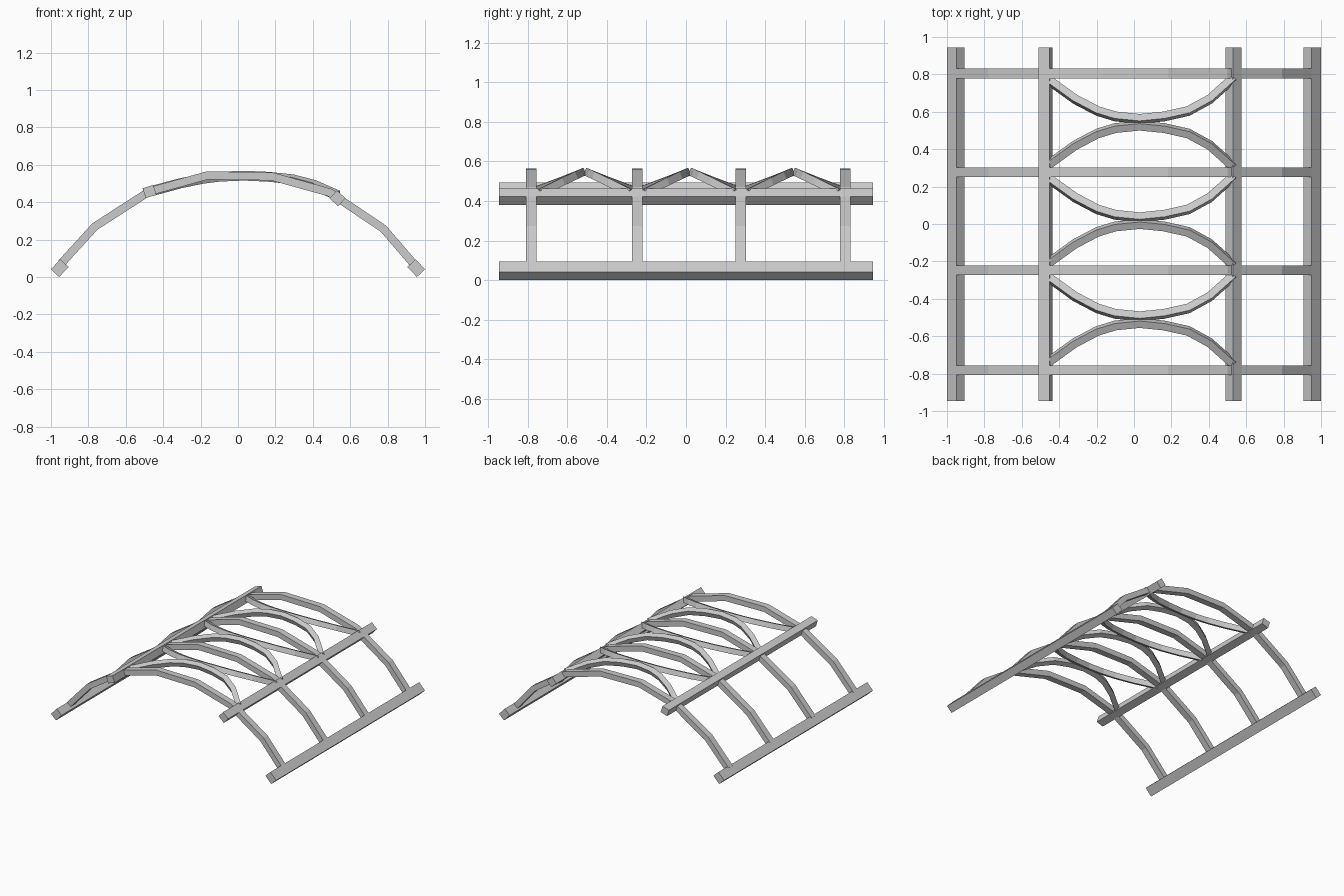
import bpy, bmesh, math
from mathutils import Vector

if "Cube" in bpy.data.objects:
    bpy.data.objects.remove(bpy.data.objects["Cube"])


def sweep(name, path, normal, width, height):
    """Mitred rectangular bar: width along the plane normal, height within the plane."""
    pts = [Vector(p) for p in path]
    n = Vector(normal).normalized()
    bm = bmesh.new()
    rings = []
    for i, p in enumerate(pts):
        t0 = (p - pts[i - 1]).normalized() if i else (pts[1] - p).normalized()
        t1 = (pts[i + 1] - p).normalized() if i < len(pts) - 1 else t0
        t = (t0 + t1).normalized()
        side = n.cross(t).normalized() * (height / 2 / max(t.dot(t0), 0.5))
        up = n * width / 2
        rings.append([bm.verts.new(p + side * a + up * b)
                      for a, b in ((1, 1), (-1, 1), (-1, -1), (1, -1))])
    for a, b in zip(rings, rings[1:]):
        for k in range(4):
            bm.faces.new((a[k], a[(k + 1) % 4], b[(k + 1) % 4], b[k]))
    bm.faces.new(rings[0])
    bm.faces.new(rings[-1])
    bmesh.ops.recalc_face_normals(bm, faces=bm.faces)
    me = bpy.data.meshes.new(name)
    bm.to_mesh(me)
    bm.free()
    ob = bpy.data.objects.new(name, me)
    bpy.context.collection.objects.link(ob)
    return ob


def beam(name, x, z, along, thick, angle):
    """Lengthwise beam, its section turned to follow the arch slope."""
    bpy.ops.mesh.primitive_cube_add(size=1, location=(x, 0, z),
                                    rotation=(0, -math.radians(angle), 0))
    ob = bpy.context.object
    ob.name = name
    ob.scale = (along, 1.89, thick)


# Four lengthwise beams
beam("base_beam_left", -0.953, 0.0475, 0.074, 0.06, 47)
beam("base_beam_right", 0.953, 0.0475, 0.074, 0.06, -47)
beam("upper_beam_left", -0.473, 0.457, 0.06, 0.055, 18)
beam("upper_beam_right", 0.532, 0.421, 0.062, 0.058, -42)

# Arched ribs
rib_y = [-0.782, -0.247, 0.277, 0.805]
arch = [(-0.945, 0.073), (-0.765, 0.27), (-0.475, 0.457), (-0.165, 0.543),
        (0.18, 0.538), (0.49, 0.452), (0.778, 0.258), (0.937, 0.073)]
for i, y in enumerate(rib_y):
    sweep(f"arched_rib_{i + 1}", [(x, y, z) for x, z in arch], (0, 1, 0), 0.052, 0.043)

# Pairs of tilted curved braces meeting in the middle of each bay
curve = [(-0.47, 0.235), (-0.315, 0.123), (-0.195, 0.06), (-0.1, 0.031), (0.03, 0.018),
         (0.16, 0.031), (0.29, 0.06), (0.405, 0.123), (0.53, 0.235)]
for i in range(3):
    mid = (rib_y[i] + rib_y[i + 1]) / 2 + 0.003
    for s, label in ((-1, "front"), (1, "back")):
        path = []
        for x, off in curve:
            t = 1 - (off - 0.018) / 0.217
            base = 0.448 - 0.02 * x
            path.append((x, mid + s * off, base + (0.542 - base) * t))
        sweep(f"curved_brace_{label}_{i + 1}", path, (0, s * 0.42, 1), 0.04, 0.04)
